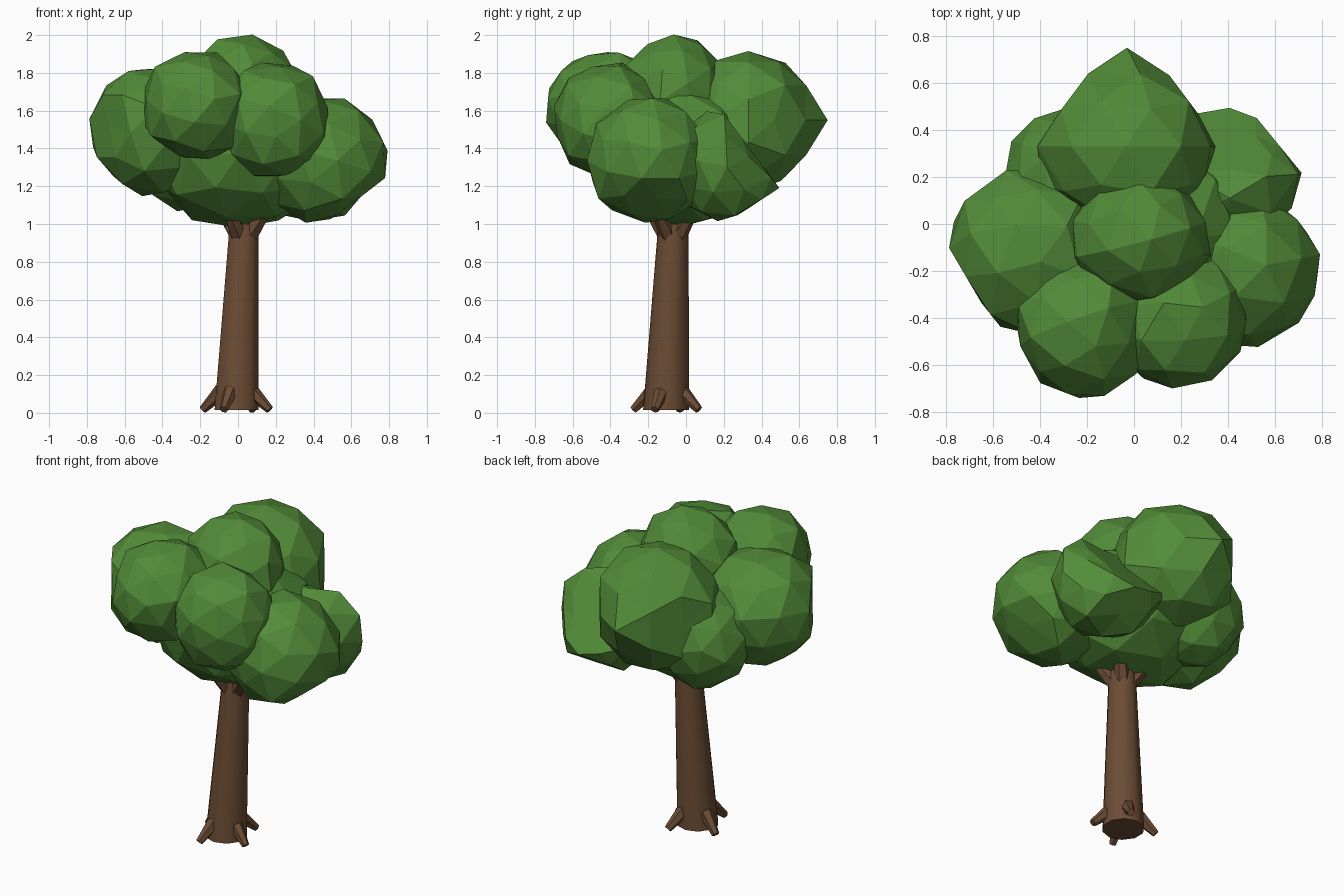
import bpy, bmesh, math, random
from mathutils import Vector, Euler

if "Cube" in bpy.data.objects:
    bpy.data.objects.remove(bpy.data.objects["Cube"])

random.seed(4)


def material(name, rgb):
    m = bpy.data.materials.new(name)
    m.diffuse_color = (*rgb, 1)
    m.use_nodes = True
    m.node_tree.nodes["Principled BSDF"].inputs["Base Color"].default_value = m.diffuse_color
    return m


leaf = material("leaf_green", (0.085, 0.26, 0.04))
bark = material("bark_brown", (0.15, 0.073, 0.035))


def finish(bm, name, mat):
    bmesh.ops.recalc_face_normals(bm, faces=bm.faces)
    me = bpy.data.meshes.new(name)
    bm.to_mesh(me)
    bm.free()
    me.materials.append(mat)
    ob = bpy.data.objects.new(name, me)
    bpy.context.collection.objects.link(ob)
    return ob


def leaf_clump(name, center, size, rot=(0, 0, 0), jitter=0.045, flats=()):
    """Faceted, irregular ball of leaves; flats are (direction, limit) planes that press it in."""
    bm = bmesh.new()
    bmesh.ops.create_icosphere(bm, subdivisions=2, radius=1)
    turn = Euler(rot).to_matrix()
    for v in bm.verts:
        p = turn @ v.co * (1 + random.uniform(-jitter, jitter))
        v.co = Vector(center) + Vector(a * b for a, b in zip(p, size))
        for d, limit in flats:
            d = Vector(d).normalized()
            v.co -= d * max(0, v.co.dot(d) - limit)
    return finish(bm, name, leaf)


def limb(name, a, b, ra, rb, sides):
    """Tapered limb with level ends for the trunk, square ends otherwise."""
    a, b = Vector(a), Vector(b)
    up = Vector((0, 0, 1))
    q = up.rotation_difference(up if name == "trunk" else b - a)
    bm = bmesh.new()
    rings = []
    for c, r in ((a, ra), (b, rb)):
        rings.append([bm.verts.new(c + q @ Vector((r * math.cos(t), r * math.sin(t), 0)))
                      for t in (math.tau * (i + 0.5) / sides for i in range(sides))])
    for i in range(sides):
        j = (i + 1) % sides
        bm.faces.new((rings[0][i], rings[0][j], rings[1][j], rings[1][i]))
    bm.faces.new(rings[0][::-1])
    bm.faces.new(rings[1])
    return finish(bm, name, bark)


# Crown: overlapping leaf clumps
leaf_clump("crown_core", (0.01, -0.05, 1.37), (0.47, 0.46, 0.40))
leaf_clump("crown_top", (0.025, -0.06, 1.70), (0.305, 0.28, 0.30), (0.55, 0, 0))
leaf_clump("crown_front_left", (-0.215, -0.43, 1.625), (0.295, 0.32, 0.30), (0.3, 0.2, 0))
leaf_clump("crown_front_right", (0.19, -0.41, 1.55), (0.30, 0.295, 0.31), (0, 0.4, 0.5))
leaf_clump("crown_left", (-0.45, -0.12, 1.50), (0.35, 0.355, 0.345), (0.2, 0, 0.9),
           flats=[((-0.85, -0.5, 0), 0.73)])
leaf_clump("crown_right", (0.46, -0.195, 1.335), (0.345, 0.335, 0.335), (0, 0.3, 0.2),
           flats=[((0.6, 0, -0.8), -0.525)])
leaf_clump("crown_back_left", (-0.27, 0.21, 1.38), (0.28, 0.29, 0.31), (0.6, 0, 0.3))
leaf_clump("crown_back_right", (0.40, 0.24, 1.31), (0.33, 0.32, 0.30), (0.1, 0.5, 0),
           flats=[((0.77, 0.63, 0), 0.69), ((0, 0.55, -0.83), -0.72), ((0, 0.8, 0.6), 1.11)])
# Rear clump ends in a point
back = leaf_clump("crown_back", (-0.035, 0.33, 1.55), (0.39, 0.37, 0.37), (-math.pi / 2, 0, 0), 0.03,
                  flats=[((-0.8, 0.6, 0), 0.54), ((0.8, 0.6, 0), 0.50)])
tip = max(back.data.vertices, key=lambda v: v.co.y)
tip.co = (-0.03, 0.75, 1.55)

# Leaning, tapered trunk
trunk = limb("trunk", (-0.008, -0.105, 0.015), (0.032, -0.067, 1.0), 0.122, 0.08, 10)
for p in trunk.data.polygons:
    p.use_smooth = len(p.vertices) == 4

# Roots around the foot, and short branches flaring into the crown
for i, deg in enumerate((-20, 62, 158, 250)):
    t = math.radians(deg)
    d = Vector((math.cos(t), math.sin(t), 0))
    foot = Vector((-0.01, -0.10, 0))
    limb(f"root_{i + 1}", foot + d * 0.085 + Vector((0, 0, 0.115)),
         foot + d * 0.19 + Vector((0, 0, 0.017)), 0.042, 0.022, 6)
    t = math.radians(deg - 15)
    d = Vector((math.cos(t), math.sin(t), 0))
    fork = Vector((0.03, -0.07, 0.93))
    limb(f"branch_{i + 1}", fork + d * 0.03, fork + d * 0.19 + Vector((0, 0, 0.2)), 0.05, 0.025, 6)
